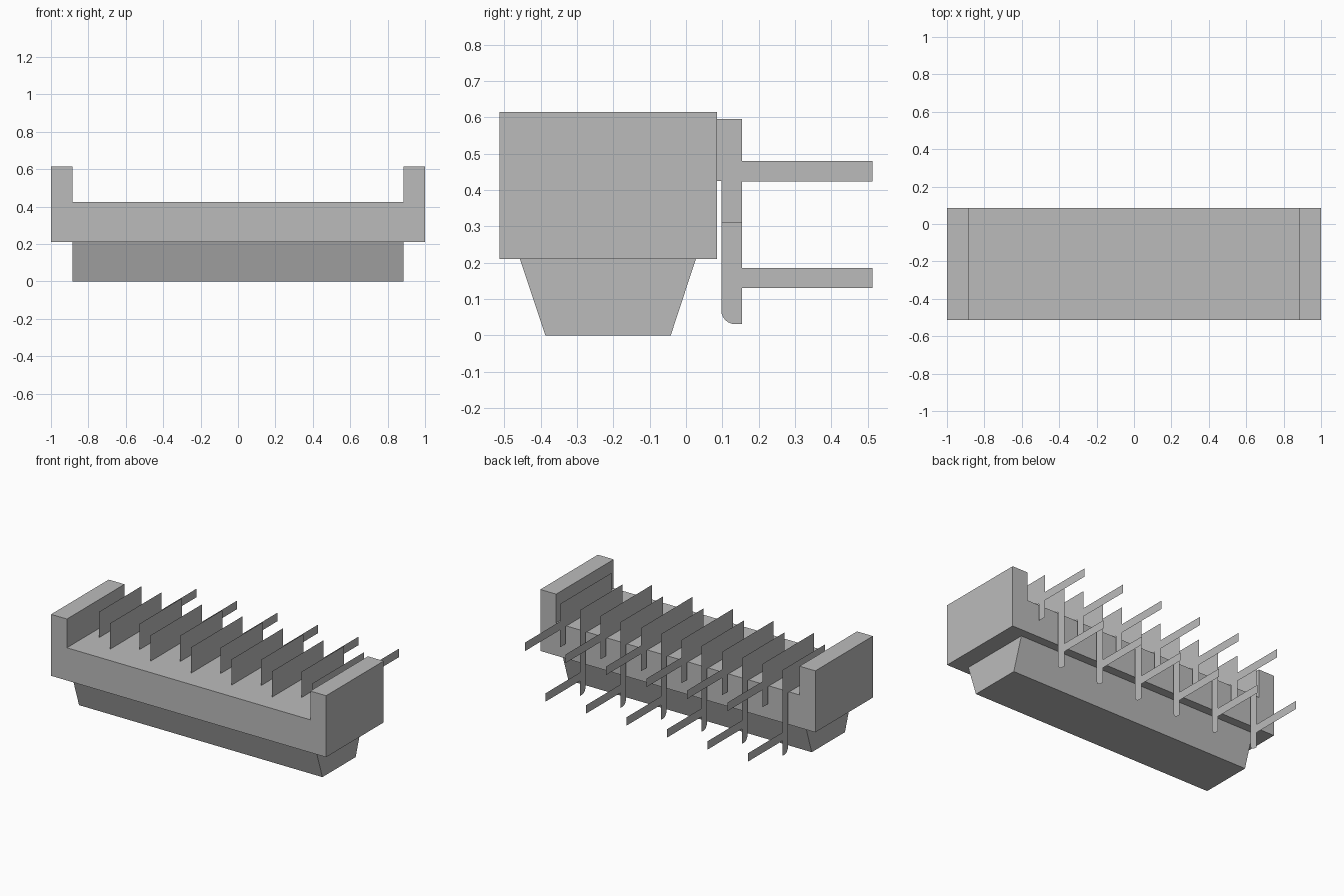
import bpy, bmesh, math
from mathutils import Vector

cube = bpy.data.objects.get("Cube")
if cube:
    bpy.data.objects.remove(cube, do_unlink=True)

# Single grey material
grey = bpy.data.materials.new("plain grey")
grey.use_nodes = True
colour = (0.5, 0.5, 0.5, 1.0)
grey.diffuse_color = colour
grey.node_tree.nodes["Principled BSDF"].inputs["Base Color"].default_value = colour


def make_part(name, profile, depth=None):
    """Make a flat face from 3D points, extruded by depth if one is given."""
    bm = bmesh.new()
    face = bm.faces.new([bm.verts.new(p) for p in profile])
    if depth:
        new = bmesh.ops.extrude_face_region(bm, geom=[face])["geom"]
        verts = [g for g in new if isinstance(g, bmesh.types.BMVert)]
        bmesh.ops.translate(bm, verts=verts, vec=Vector(depth))
        bmesh.ops.recalc_face_normals(bm, faces=bm.faces)
    mesh = bpy.data.meshes.new(name)
    bm.to_mesh(mesh)
    bm.free()
    mesh.materials.append(grey)
    obj = bpy.data.objects.new(name, mesh)
    bpy.context.collection.objects.link(obj)
    return obj


# Housing: U-shaped profile swept front to back
half, inner = 1.0, 0.885
low, floor, top = 0.21, 0.425, 0.614
front, back = -0.513, 0.085
right_half = [(half, low), (half, top), (inner, top), (inner, floor)]
outline = right_half + [(-x, z) for x, z in reversed(right_half)]
make_part("housing", [(x, front, z) for x, z in outline], (0, back - front, 0))

# Base: tapered profile swept side to side
taper = [(-0.387, 0.0), (-0.042, 0.0), (0.027, low), (-0.457, low)]
make_part("tapered_base", [(-inner, y, z) for y, z in taper], (2 * inner, 0, 0))

# Pins: paper-thin sheets, alternating long and short legs
leg_front, leg_back, tail_end = 0.097, 0.154, 0.513
fin_top = 0.595


def pin_outline(fin_front, leg_low, tail_low, tail_high, radius):
    pts = [(fin_front, floor), (leg_front, floor)]
    if radius:
        # Rounded front corner at the foot of the leg
        for i in range(7):
            a = math.pi + i * math.pi / 12
            pts.append((leg_front + radius * (1 + math.cos(a)),
                        leg_low + radius * (1 + math.sin(a))))
    else:
        pts.append((leg_front, leg_low))
    pts.append((leg_back, leg_low))
    if tail_low > leg_low:
        pts += [(leg_back, tail_low), (tail_end, tail_low),
                (tail_end, tail_high), (leg_back, tail_high)]
    pts += [(leg_back, fin_top), (fin_front, fin_top)]
    return pts


long_pin = pin_outline(-0.286, 0.031, 0.130, 0.185, 0.038)
short_pin = pin_outline(-0.382, 0.310, 0.424, 0.480, 0)
count, first = 12, -0.81
step = -2 * first / (count - 1)
for k in range(count):
    kind, shape = (("long_pin", long_pin), ("short_pin", short_pin))[k % 2]
    x = first + k * step
    make_part(f"{kind}_{k // 2 + 1}", [(x, y, z) for y, z in shape])
